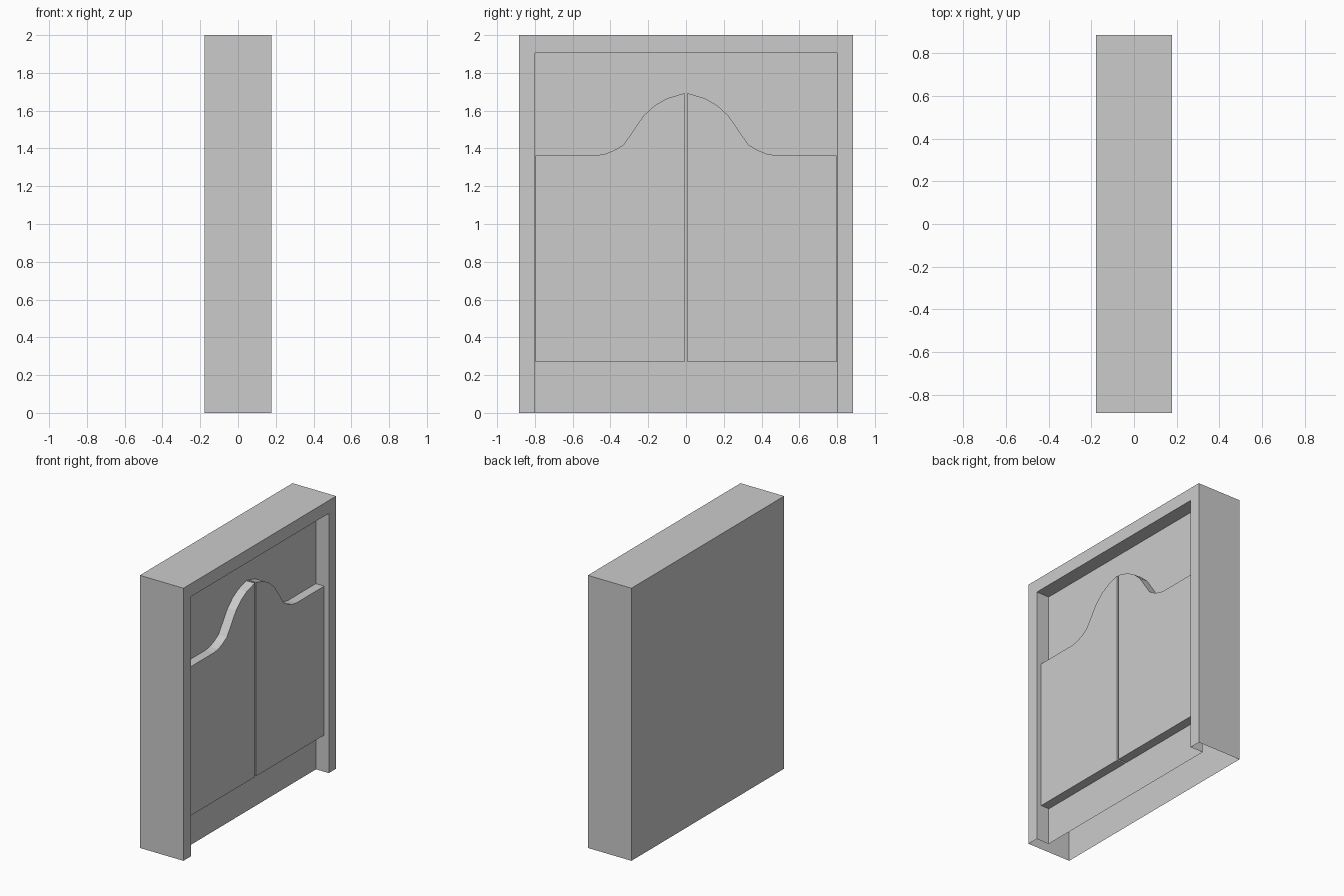
import bpy
import bmesh

if "Cube" in bpy.data.objects:
    bpy.data.objects.remove(bpy.data.objects["Cube"])

FRONT, BACK, RECESS, DOOR = 0.177, -0.177, 0.073, 0.141


def finish(bm, name):
    mesh = bpy.data.meshes.new(name)
    bm.to_mesh(mesh)
    bm.free()
    obj = bpy.data.objects.new(name, mesh)
    bpy.context.collection.objects.link(obj)
    return obj


def arch(bm, x, half, top):
    # four corners of an open-bottomed rectangle in the plane at x
    return [bm.verts.new((x, y, z)) for y, z in
            ((-half, 0), (-half, top), (half, top), (half, 0))]


# Door frame: hollow shell, open underneath, with a recessed panel
bm = bmesh.new()
outer = arch(bm, FRONT, 0.885, 2.0)
inner = arch(bm, FRONT, 0.80, 1.905)
rear = arch(bm, BACK, 0.885, 2.0)
panel = arch(bm, RECESS, 0.80, 1.905)
for i in range(3):
    j = i + 1
    bm.faces.new((outer[i], inner[i], inner[j], outer[j]))   # front trim
    bm.faces.new((outer[i], outer[j], rear[j], rear[i]))     # outside walls
    bm.faces.new((inner[j], inner[i], panel[i], panel[j]))   # recess jambs
bm.faces.new(rear)
bm.faces.new(panel[::-1])
finish(bm, "door_frame")

# Swing doors: one curved-top leaf, mirrored; the back sits on the panel
profile = [(0.007, 0.27), (0.798, 0.27), (0.798, 1.363), (0.48, 1.363),
           (0.43, 1.37), (0.38, 1.39), (0.33, 1.42), (0.275, 1.50),
           (0.225, 1.573), (0.165, 1.628), (0.10, 1.665), (0.007, 1.693)]
bm = bmesh.new()
face_pts = [bm.verts.new((DOOR, y, z)) for y, z in profile]
back_pts = [bm.verts.new((RECESS, y, z)) for y, z in profile]
bm.faces.new(face_pts)
for i in range(len(profile)):
    j = (i + 1) % len(profile)
    bm.faces.new((face_pts[j], face_pts[i], back_pts[i], back_pts[j]))
doors = finish(bm, "swing_doors")
mirror = doors.modifiers.new("mirror", 'MIRROR')
mirror.use_axis = (False, True, False)
mirror.use_mirror_merge = False
